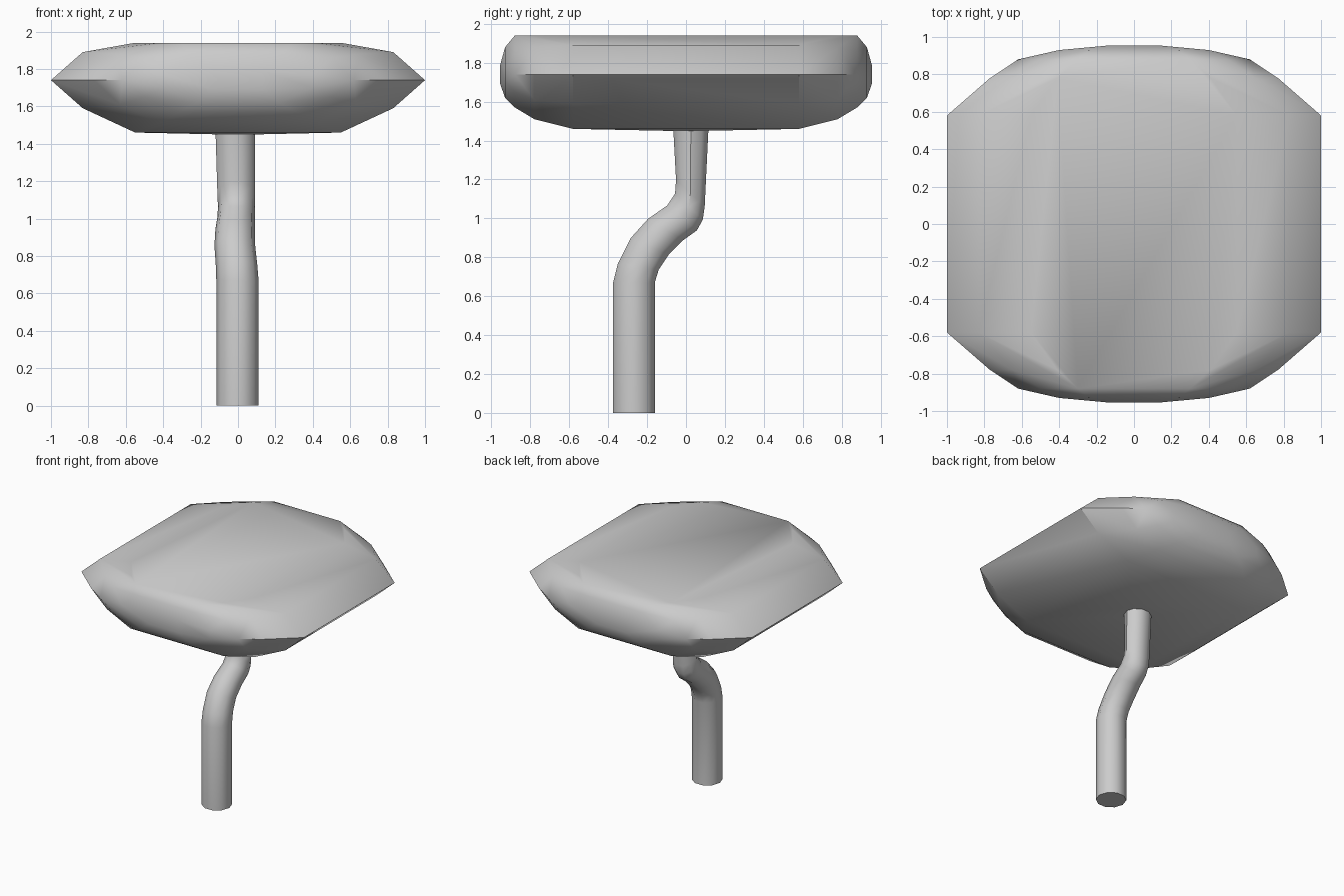
import bpy, bmesh
from math import cos, sin, tau, radians

if "Cube" in bpy.data.objects:
    bpy.data.objects.remove(bpy.data.objects["Cube"])


def finish(bm, name, angle):
    bmesh.ops.recalc_face_normals(bm, faces=bm.faces)
    mesh = bpy.data.meshes.new(name)
    bm.to_mesh(mesh)
    bm.free()
    ob = bpy.data.objects.new(name, mesh)
    bpy.context.collection.objects.link(ob)
    bpy.ops.object.select_all(action='DESELECT')
    ob.select_set(True)
    bpy.context.view_layer.objects.active = ob
    bpy.ops.object.shade_smooth_by_angle(angle=radians(angle))
    return ob


# Canopy: one quarter of section points (y, [(x, z)...]), mirrored and hulled
sections = [
    (0.58, [(0.55, 1.94), (0.83, 1.89), (1.0, 1.74), (0.83, 1.59), (0.55, 1.46)]),
    (0.78, [(0.41, 1.94), (0.65, 1.88), (0.77, 1.74), (0.63, 1.61), (0.42, 1.51)]),
    (0.88, [(0.30, 1.94), (0.50, 1.86), (0.62, 1.74), (0.50, 1.65), (0.31, 1.57)]),
    (0.93, [(0.24, 1.88), (0.40, 1.77), (0.40, 1.70), (0.22, 1.62)]),
    (0.955, [(0.13, 1.79), (0.13, 1.69)]),
    (0.10, [(0.10, 1.45)]),
]
bm = bmesh.new()
for y, pts in sections:
    for x, z in pts:
        for sx in (-1, 1):
            for sy in (-1, 1):
                bm.verts.new((sx * x, sy * y, z))
res = bmesh.ops.convex_hull(bm, input=bm.verts)
loose = [v for v in bm.verts if not v.link_faces]
bmesh.ops.delete(bm, geom=loose, context='VERTS')
bmesh.ops.dissolve_limit(bm, angle_limit=radians(1), verts=bm.verts, edges=bm.edges)
finish(bm, "tree_canopy", 35)

# Trunk: rings as (front y, front z, back y, back z, x centre, x radius)
rings = [
    (-0.38, 0.0, -0.155, 0.0, -0.003, 0.113),
    (-0.38, 0.67, -0.155, 0.67, -0.003, 0.113),
    (-0.355, 0.77, -0.135, 0.735, -0.008, 0.111),
    (-0.29, 0.90, -0.085, 0.81, -0.017, 0.109),
    (-0.20, 1.00, -0.01, 0.885, -0.015, 0.106),
    (-0.10, 1.07, 0.06, 0.935, -0.010, 0.101),
    (-0.06, 1.13, 0.09, 0.99, -0.008, 0.099),
    (-0.055, 1.20, 0.10, 1.06, -0.010, 0.100),
    (-0.07, 1.46, 0.12, 1.46, -0.015, 0.105),
]
N = 10
bm = bmesh.new()
loops = []
for y0, z0, y1, z1, cx, r in rings:
    loop = []
    for i in range(N):
        a = tau * i / N
        t = (1 + sin(a)) / 2
        loop.append(bm.verts.new((cx + r * cos(a), y0 + (y1 - y0) * t, z0 + (z1 - z0) * t)))
    loops.append(loop)
for a, b in zip(loops, loops[1:]):
    for i in range(N):
        j = (i + 1) % N
        bm.faces.new((a[i], a[j], b[j], b[i]))
bm.faces.new(loops[0])
bm.faces.new(loops[-1])
finish(bm, "tree_trunk", 40)
